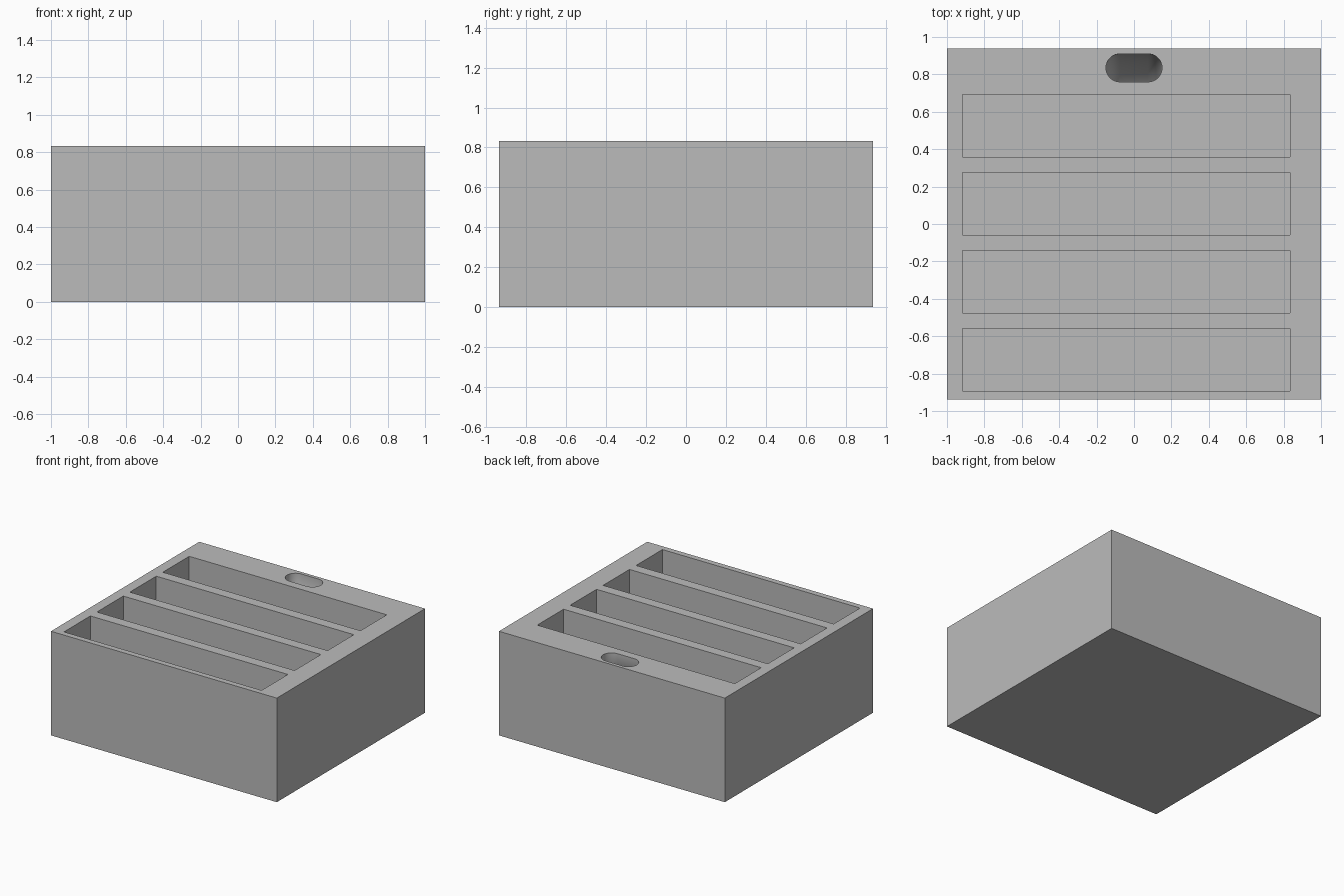
import bpy, bmesh
from math import sin, cos, pi, radians

old = bpy.data.objects.get("Cube")
if old:
    bpy.data.objects.remove(old, do_unlink=True)

UNIT = 1 / 12                 # the whole block sits on this module
HEIGHT = 10 * UNIT
HALF_DEPTH = 11.25 * UNIT

grey = bpy.data.materials.new("plain grey")
grey.use_nodes = True
colour = (0.5, 0.5, 0.5, 1)
grey.diffuse_color = colour
grey.node_tree.nodes["Principled BSDF"].inputs["Base Color"].default_value = colour


def add_object(name, bm):
    bmesh.ops.recalc_face_normals(bm, faces=bm.faces)
    mesh = bpy.data.meshes.new(name)
    bm.to_mesh(mesh)
    bm.free()
    mesh.materials.append(grey)
    obj = bpy.data.objects.new(name, mesh)
    bpy.context.collection.objects.link(obj)
    return obj


def box(name, low, high):
    bm = bmesh.new()
    bmesh.ops.create_cube(bm, size=1)
    for v in bm.verts:
        v.co = [(a + b) / 2 + c * (b - a) for a, b, c in zip(low, high, v.co)]
    return add_object(name, bm)


def cut(target, cutter):
    mod = target.modifiers.new(cutter.name, "BOOLEAN")
    mod.operation = "DIFFERENCE"
    mod.solver = "EXACT"
    mod.object = cutter
    cutter.hide_render = True
    cutter.hide_set(True)


block = box("storage_block", (-1, -HALF_DEPTH, 0), (1, HALF_DEPTH, HEIGHT))

# Four open trays, evenly stepped from front to back
for i in range(4):
    y = -HALF_DEPTH + (0.55 + 5 * i) * UNIT
    cut(block, box(f"tray_cutter_{i + 1}", (-11 * UNIT, y, UNIT),
                   (10 * UNIT, y + 4 * UNIT, HEIGHT + UNIT)))

# Rounded slot that bends down from the top into the rear tray
RADIUS, BACK, HALF_WIDTH, BEND = 0.075, 0.91, 0.15, 0.5
SEGMENTS, STEPS = 16, 20
outline = []
for side in (1, -1):
    for k in range(SEGMENTS + 1):
        a = pi * k / SEGMENTS
        outline.append((side * (HALF_WIDTH - RADIUS + RADIUS * sin(a)),
                        side * RADIUS * cos(a)))
bm = bmesh.new()
rings = []
for s in range(STEPS + 1):
    t = radians(-5 + 70 * s / STEPS)
    ring = []
    for x, offset in outline:
        r = BEND - RADIUS + offset
        ring.append(bm.verts.new((x, BACK - BEND + r * cos(t), HEIGHT - r * sin(t))))
    rings.append(ring)
for a, b in zip(rings, rings[1:]):
    for k in range(len(a)):
        n = (k + 1) % len(a)
        bm.faces.new((a[k], a[n], b[n], b[k]))
bm.faces.new(rings[0])
bm.faces.new(rings[-1])
cut(block, add_object("finger_slot_cutter", bm))

# Apply the cuts, then smooth only the curved slot
bpy.context.view_layer.objects.active = block
block.select_set(True)
for mod in list(block.modifiers):
    bpy.ops.object.modifier_apply(modifier=mod.name)
for obj in [o for o in bpy.context.scene.objects if o.name.find("_cutter") > 0]:
    bpy.data.objects.remove(obj, do_unlink=True)
bpy.ops.object.shade_smooth_by_angle(angle=radians(30))
